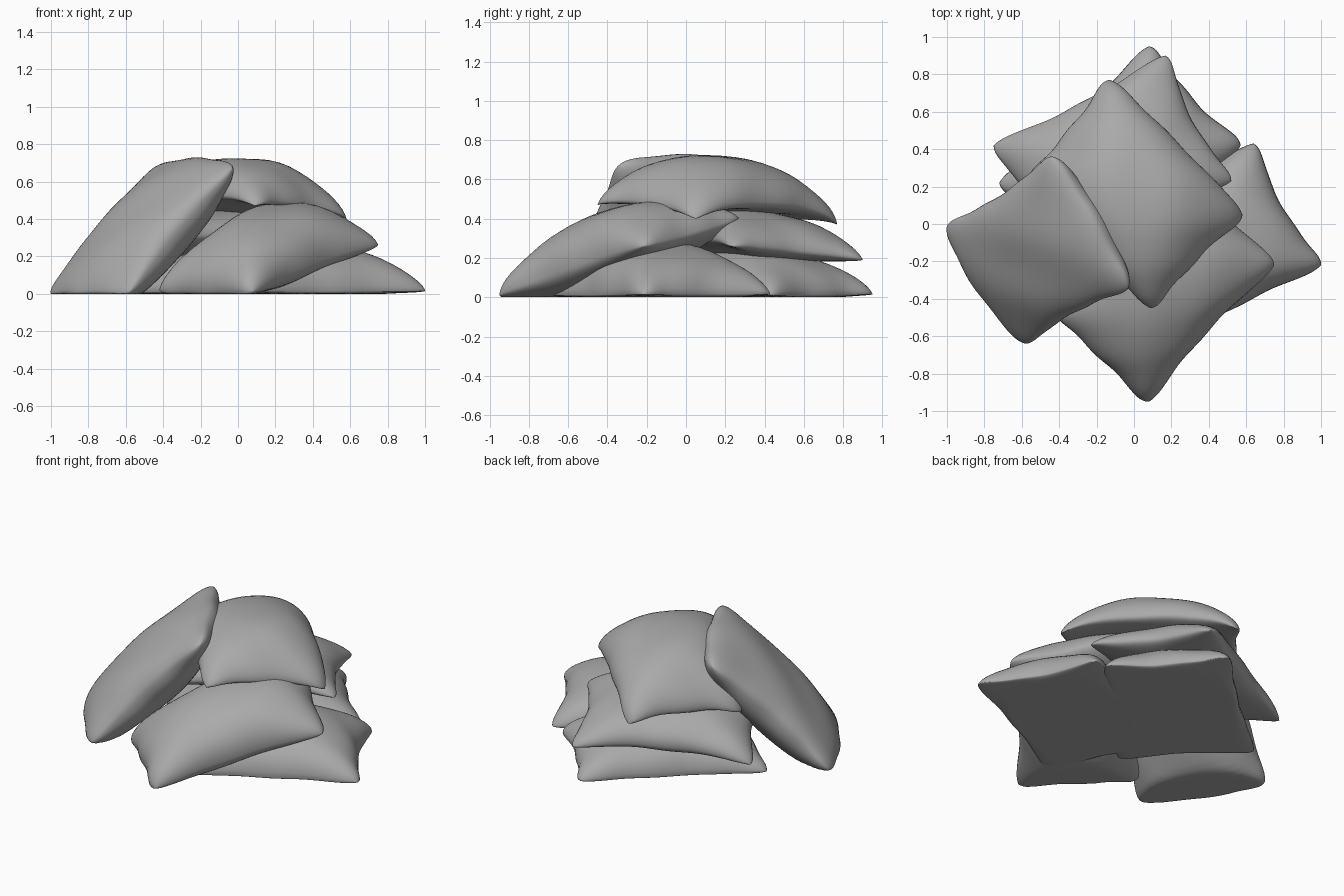
import bpy, bmesh, math
from mathutils import Vector

if "Cube" in bpy.data.objects:
    bpy.data.objects.remove(bpy.data.objects["Cube"])

grey = bpy.data.materials.new("grey_fabric")
grey.diffuse_color = (0.4, 0.4, 0.4, 1)
grey.use_nodes = True
grey.node_tree.nodes["Principled BSDF"].inputs["Base Color"].default_value = grey.diffuse_color
N = 32


def pillow(name, corners, up, down, bow, pinch, phase):
    """Stuffed cushion spanned by four corners; u runs along the long side.
    bow lifts the middle, pinch pulls the short and long seams inwards."""
    a, b, c, d = [Vector(p) for p in corners]
    normal = ((b - a + c - d).cross(d - a + c - b)).normalized()
    if normal.z < 0:
        normal.negate()
    bm = bmesh.new()

    def seam(w, k):
        # inward pull between corners, swelling close to them to round the tips
        return k * (1 - w * w) - 0.14 * w ** 4 * (1 - w ** 4)

    def point(i, j, side):
        u = math.sin(math.pi / 2 * (2 * i / N - 1))
        v = math.sin(math.pi / 2 * (2 * j / N - 1))
        pucker = 0.01 * math.sin(9 * u + 7 * v + phase) * (1 - u * u * v * v)
        pu = u * (1 - seam(v, pinch[0]) + pucker)
        pv = v * (1 - seam(u, pinch[1]) + pucker)
        s, t = (pu + 1) / 2, (pv + 1) / 2
        p = (a.lerp(b, s)).lerp(d.lerp(c, s), t)
        fill = max(0, (1 - u * u) * (1 - v * v)) ** 0.45
        h = bow[0] * (1 - abs(u) ** 3) + bow[1] * (1 - abs(v) ** 3)
        h += fill * (up if side > 0 else -down)
        h += 0.006 * fill * math.sin(5 * u - 4 * v + phase)
        p += normal * h
        # settle on the floor
        p.z = max(p.z, 0.0)
        return p

    top, bottom = {}, {}
    for i in range(N + 1):
        for j in range(N + 1):
            top[i, j] = bm.verts.new(point(i, j, 1))
            rim = i in (0, N) or j in (0, N)
            bottom[i, j] = top[i, j] if rim else bm.verts.new(point(i, j, -1))
    for i in range(N):
        for j in range(N):
            ring = [(i, j), (i + 1, j), (i + 1, j + 1), (i, j + 1)]
            bm.faces.new([top[k] for k in ring])
            bm.faces.new([bottom[k] for k in reversed(ring)])
    bmesh.ops.recalc_face_normals(bm, faces=bm.faces)
    for f in bm.faces:
        f.smooth = True
    mesh = bpy.data.meshes.new(name)
    bm.to_mesh(mesh)
    bm.free()
    mesh.materials.append(grey)
    bpy.context.collection.objects.link(bpy.data.objects.new(name, mesh))


# two cushions lying flat on the floor
pillow("floor_back_pillow", [(-.72, .22, .01), (.08, .95, .015), (.57, .42, .01), (-.17, -.34, .01)],
       .25, .03, (0, 0), (.03, .03), 0.3)
pillow("floor_right_pillow", [(.06, -.7, .01), (1, -.22, .015), (.64, .43, .015), (-.29, -.06, .01)],
       .27, .03, (0, 0), (.05, .02), 1.4)
# second layer, leaning on the floor cushions
pillow("middle_back_pillow", [(-.75, .42, .14), (.17, .9, .19), (.52, .23, .26), (-.4, -.25, .28)],
       .16, .11, (.05, .02), (.06, .06), 2.2)
pillow("front_pillow", [(.08, -.95, .01), (.75, -.22, .26), (.25, .27, .40), (-.42, -.46, .02)],
       .26, .12, (.02, 0), (-.02, .07), 3.1)
# cushion on top of the pile
pillow("top_pillow", [(-.13, .77, .37), (.58, .05, .40), (.09, -.45, .47), (-.56, .24, .36)],
       .175, .11, (.10, .05), (0, -.06), 4.0)
# cushion leaning against the left of the pile
pillow("leaning_left_pillow", [(-1, -.01, .01), (-.44, .36, .66), (-.03, -.34, .67), (-.58, -.64, .01)],
       .14, .21, (0, 0), (-.14, .05), 5.2)
